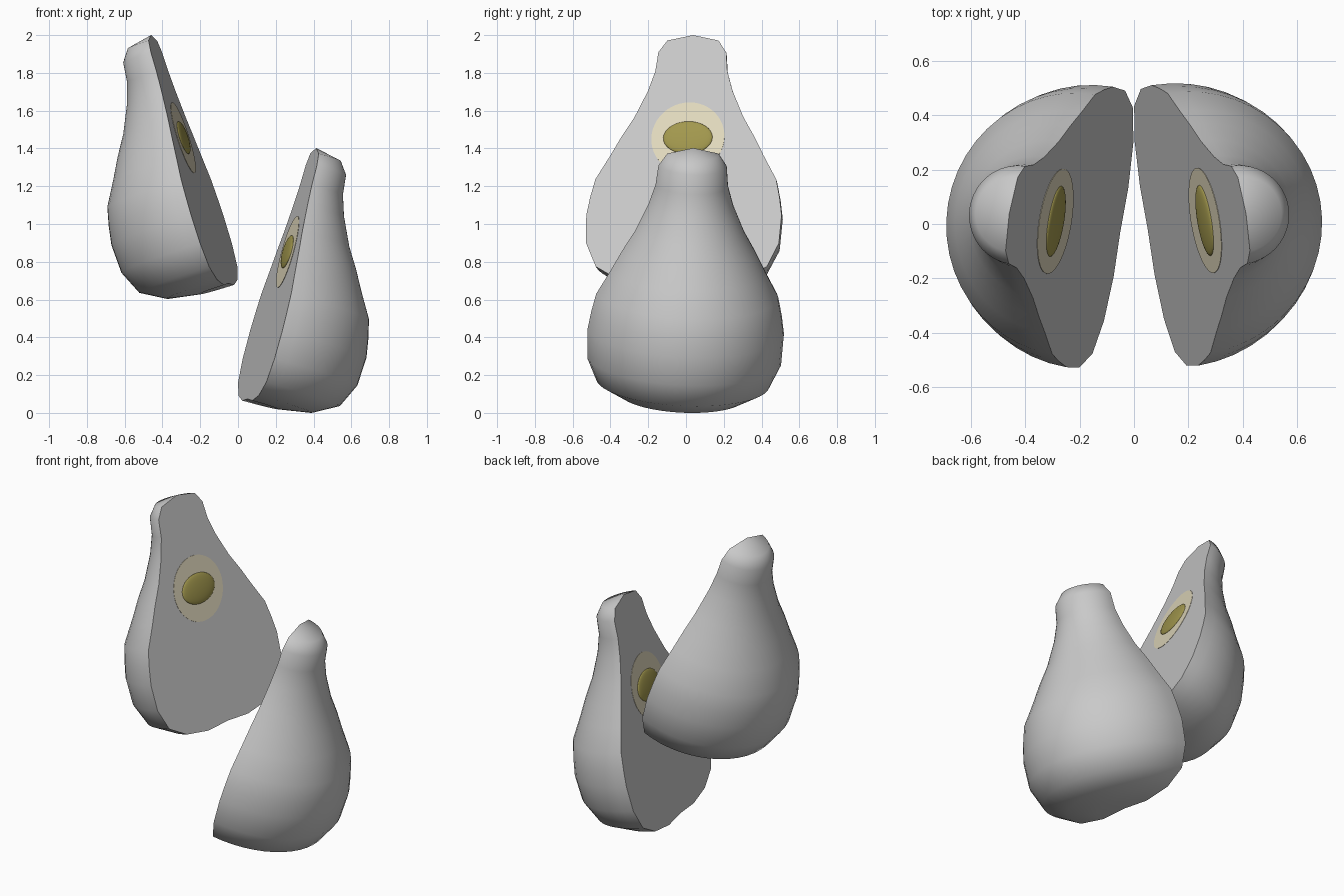
import bpy, bmesh, math
from mathutils import Vector, Matrix

if "Cube" in bpy.data.objects:
    bpy.data.objects.remove(bpy.data.objects["Cube"])


def material(name, rgb):
    m = bpy.data.materials.new(name)
    m.diffuse_color = (*rgb, 1)
    m.use_nodes = True
    m.node_tree.nodes["Principled BSDF"].inputs["Base Color"].default_value = m.diffuse_color
    return m


GREY = material("pale_grey_skin", (0.585, 0.585, 0.585))
CREAM = material("cream_core", (0.76, 0.695, 0.51))
OLIVE = material("olive_seed", (0.36, 0.312, 0.075))

# radius and distance down from the tip, along the fruit's own axis
PROFILE = [(0, 0), (0.137, -0.03), (0.182, -0.095), (0.193, -0.20), (0.227, -0.31),
           (0.292, -0.455), (0.357, -0.565), (0.412, -0.67), (0.485, -0.80), (0.508, -0.90),
           (0.524, -1.0), (0.517, -1.155), (0.459, -1.285), (0.333, -1.358),
           (0.165, -1.387), (0, -1.378)]
SEGMENTS = 24
SEED_S = -0.57


def finish(name, bm, mat, frame):
    bmesh.ops.recalc_face_normals(bm, faces=bm.faces)
    bm.transform(frame)
    me = bpy.data.meshes.new(name)
    bm.to_mesh(me)
    bm.free()
    me.materials.append(mat)
    ob = bpy.data.objects.new(name, me)
    bpy.context.collection.objects.link(ob)
    bpy.ops.object.select_all(action='DESELECT')
    ob.select_set(True)
    bpy.context.view_layer.objects.active = ob
    bpy.ops.object.shade_smooth_by_angle(angle=math.radians(60))
    return ob


def fruit_frame(tip, normal):
    """Local x lies across the cut, y points into the fruit, z runs up its axis."""
    n = Vector(normal).normalized()
    up = Vector((0, 0, 1))
    axis = (up - up.dot(n) * n).normalized()
    across = n.cross(axis)
    rot = Matrix((across, n, axis)).transposed().to_4x4()
    return Matrix.Translation(tip) @ rot


def half_fruit(prefix, tip, normal, depth):
    frame = fruit_frame(tip, normal)

    # half-turned body, closed by a flat cut face
    bm = bmesh.new()
    rings = []
    for i in range(SEGMENTS + 1):
        a = math.pi * i / SEGMENTS
        rings.append([bm.verts.new((r * math.cos(a), depth * r * math.sin(a), s)) for r, s in PROFILE])
    for a, b in zip(rings, rings[1:]):
        for k in range(len(PROFILE) - 1):
            bm.faces.new((a[k], a[k + 1], b[k + 1], b[k]))
    bmesh.ops.remove_doubles(bm, verts=bm.verts, dist=0.0001)
    bmesh.ops.holes_fill(bm, edges=[e for e in bm.edges if e.is_boundary])
    bmesh.ops.dissolve_degenerate(bm, edges=bm.edges, dist=0.0001)
    finish(prefix + "_half_fruit", bm, GREY, frame)

    # thin round core plate on the cut
    bm = bmesh.new()
    bmesh.ops.create_cone(bm, cap_ends=True, segments=48, radius1=0.196, radius2=0.196, depth=0.004,
                          matrix=Matrix.Translation((0, 0.0002, SEED_S)) @ Matrix.Rotation(math.pi / 2, 4, 'X'))
    finish(prefix + "_core", bm, CREAM, frame)

    # shallow oval seed
    bm = bmesh.new()
    bmesh.ops.create_uvsphere(bm, u_segments=32, v_segments=16, radius=1,
                              matrix=Matrix.Translation((0, -0.002, SEED_S)) @ Matrix.Diagonal((0.132, 0.016, 0.09, 1)))
    finish(prefix + "_seed", bm, OLIVE, frame)


half_fruit("right", (0.413, 0.038, 1.402), (1, 0.165, -0.28), 1.05)
half_fruit("left", (-0.46, 0.038, 2.0), (-1, 0.165, -0.32), 1.015)
